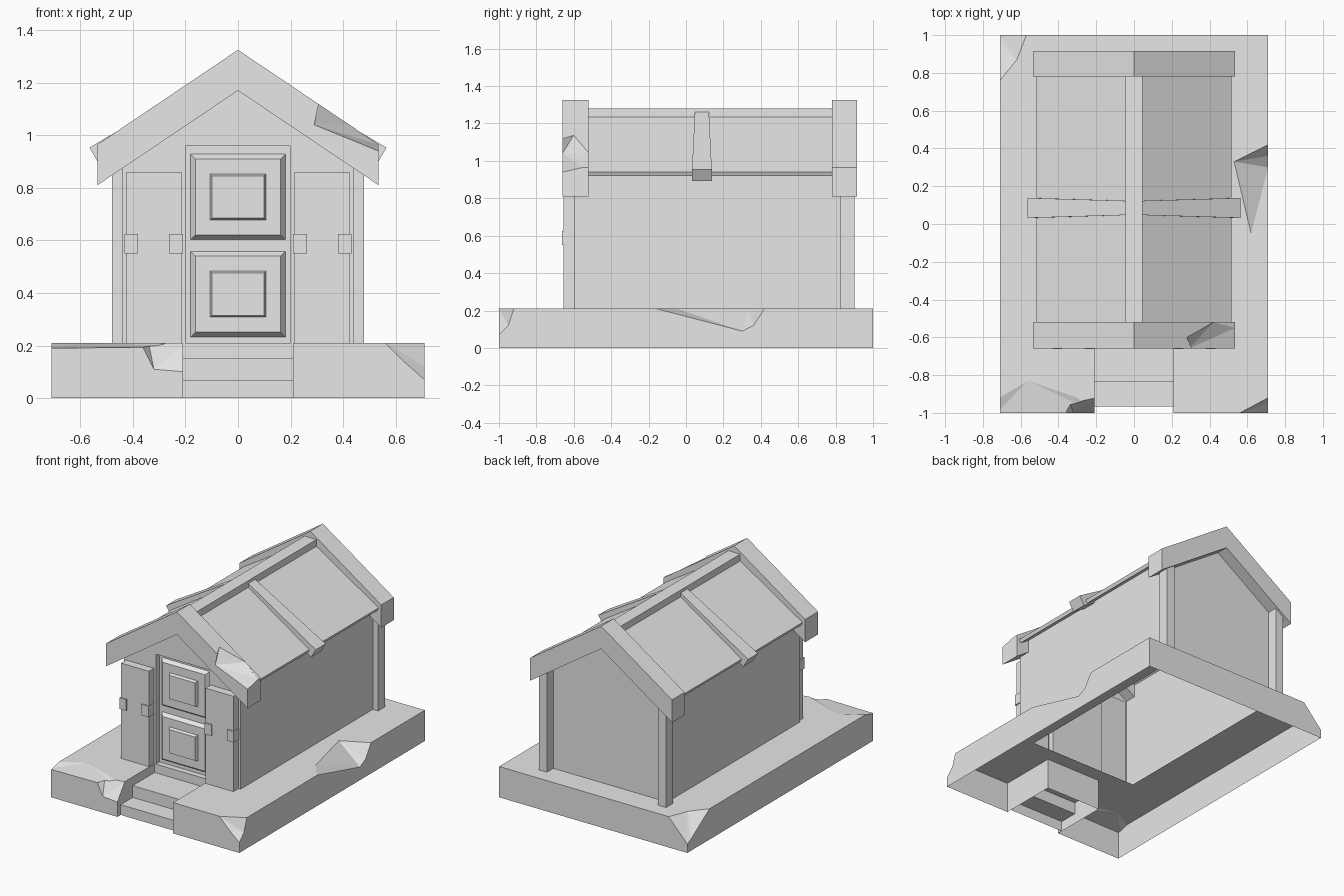
import bpy, bmesh
from mathutils import Vector

cube = bpy.data.objects.get("Cube")
if cube:
    bpy.data.objects.remove(cube)

stone = bpy.data.materials.new("pale_grey_stone")
stone.use_nodes = True
GREY = (0.8, 0.8, 0.8, 1)
stone.diffuse_color = GREY
stone.node_tree.nodes["Principled BSDF"].inputs["Base Color"].default_value = GREY


def add(name, bm):
    bmesh.ops.recalc_face_normals(bm, faces=bm.faces)
    mesh = bpy.data.meshes.new(name)
    bm.to_mesh(mesh)
    bm.free()
    mesh.materials.append(stone)
    ob = bpy.data.objects.new(name, mesh)
    bpy.context.collection.objects.link(ob)
    return ob


def hull(name, points):
    bm = bmesh.new()
    for p in points:
        bm.verts.new(p)
    res = bmesh.ops.convex_hull(bm, input=bm.verts)
    loose = [v for v in res["geom_interior"] if isinstance(v, bmesh.types.BMVert)]
    bmesh.ops.delete(bm, geom=loose, context="VERTS")
    return add(name, bm)


def box(name, x, y, z):
    return hull(name, [(a, b, c) for a in x for b in y for c in z])


def extrude(name, profile, start, end, axis="y"):
    """Extrude a profile of (x, z) along y, or of (y, z) along x."""
    bm = bmesh.new()
    place = (lambda p, t: (p[0], t, p[1])) if axis == "y" else (lambda p, t: (t, p[0], p[1]))
    a = [bm.verts.new(place(p, start)) for p in profile]
    b = [bm.verts.new(place(p, end)) for p in profile]
    bm.faces.new(a)
    bm.faces.new(b[::-1])
    for i in range(len(a)):
        j = (i + 1) % len(a)
        bm.faces.new((a[i], b[i], b[j], a[j]))
    return add(name, bm)


def mirrored(half):
    """Complete a right-hand outline with its left-hand copy."""
    return half + [(-x, z) for x, z in reversed(half) if x != 0]


def cut(ob, cutter):
    mod = ob.modifiers.new("cut", "BOOLEAN")
    mod.operation, mod.solver, mod.object = "DIFFERENCE", "EXACT", cutter
    bpy.context.view_layer.update()
    result = bpy.data.meshes.new_from_object(ob.evaluated_get(bpy.context.evaluated_depsgraph_get()))
    ob.modifiers.clear()
    ob.data = result
    bpy.data.objects.remove(cutter)


def chip(ob, points, outward):
    """Break a piece off along the given surface points."""
    out = Vector(outward)
    cut(ob, hull("chip_cutter", points + [tuple(Vector(p) + out) for p in points]))


def open_up(ob, rule):
    """Delete the faces that match a rule."""
    bm = bmesh.new()
    bm.from_mesh(ob.data)
    gone = [f for f in bm.faces if rule(f.calc_center_median(), f.normal)]
    bmesh.ops.delete(bm, geom=gone, context="FACES")
    bm.to_mesh(ob.data)
    bm.free()


# Plinth: hollow, with a stair notch and an opening under the house
TOP = 0.21
plinth = box("plinth", (-0.71, 0.71), (-1, 1), (0, TOP))
cut(plinth, box("notch_cutter", (-0.21, 0.21), (-1.1, -0.6), (-0.1, 0.3)))
cut(plinth, box("hole_cutter", (-0.41, 0.41), (-0.5, 0.8), (-0.1, 0.3)))
# Broken edges of the plinth
chip(plinth, [(-0.73, -0.93, TOP), (-0.56, -0.83, TOP), (-0.3, -0.92, TOP),
              (-0.2, -1, 0.195), (-0.73, -1, 0.19)], (0, -0.1, 0.2))
chip(plinth, [(-0.36, -1, 0.19), (-0.32, -1, 0.11), (-0.2, -1, 0.1),
              (-0.2, -0.92, TOP), (-0.34, -0.95, TOP)], (0.03, -0.2, 0.2))
chip(plinth, [(0.56, -1, TOP), (0.63, -1, 0.14), (0.71, -1, 0.07),
              (0.71, -0.95, 0.12), (0.71, -0.92, TOP)], (0.2, -0.2, 0.2))
chip(plinth, [(0.71, -0.16, TOP), (0.71, 0.17, 0.155), (0.71, 0.3, 0.09), (0.71, 0.36, 0.12),
              (0.71, 0.42, TOP), (0.53, 0.33, TOP), (0.62, -0.05, TOP)], (0.2, 0, 0.2))
chip(plinth, [(-0.57, 1, TOP), (-0.62, 0.87, TOP), (-0.71, 0.76, TOP),
              (-0.71, 0.96, 0.08), (-0.71, 1, 0.06)], (-0.2, 0.2, 0.2))
open_up(plinth, lambda c, n: c.z < 0.001 or
        (abs(n.z) < 0.1 and abs(c.x) < 0.42 and -0.51 < c.y < 0.81))

# Steps in the notch
steps = extrude("steps", [(-0.965, 0), (-0.965, 0.07), (-0.835, 0.07), (-0.835, 0.15),
                          (-0.6, 0.15), (-0.6, 0)], -0.21, 0.21, "x")
open_up(steps, lambda c, n: c.z < 0.001)

# House body with a recessed doorway
body = extrude("house_body", mirrored([(0.44, TOP), (0.44, 0.965), (0, 1.235)]), -0.6, 0.83)
cut(body, box("doorway_cutter", (-0.2, 0.2), (-0.7, -0.56), (0.2, 0.96)))
open_up(body, lambda c, n: n.z < -0.9 and c.z < TOP + 0.001)


def raised_panel(name, half, z0, z1, back, front, slope):
    ring = lambda d, y: [(x, y, z) for x in (-half + d, half - d) for z in (z0 + d, z1 - d)]
    hull(name, ring(0, back) + ring(slope, front))


# Door panels
for label, low in (("lower", 0.233), ("upper", 0.603)):
    raised_panel(label + "_door_panel", 0.18, low, low + 0.325, -0.56, -0.585, 0.018)
    raised_panel(label + "_door_centre", 0.106, low + 0.075, low + 0.25, -0.585, -0.605, 0.007)

# Front pillars with clasps, and rear corner posts
for side, s in (("left", 1), ("right", -1)):
    box(side + "_front_pillar", (s * 0.215, s * 0.425), (-0.655, -0.59), (TOP, 0.86))
    box(side + "_outer_clasp", (s * 0.38, s * 0.432), (-0.663, -0.605), (0.55, 0.625))
    box(side + "_inner_clasp", (s * 0.21, s * 0.263), (-0.663, -0.605), (0.55, 0.625))
    box(side + "_rear_post", (s * 0.42, s * 0.48), (0.825, 0.9), (TOP, 0.93))

# Roof slab, ridge beam and middle strap
extrude("roof_slab", mirrored([(0, 1.235), (0.505, 0.918), (0.515, 0.94), (0, 1.262)]), -0.53, 0.79)
box("ridge_beam", (-0.045, 0.045), (-0.53, 0.79), (1.22, 1.28))
for side, s in (("left", 1), ("right", -1)):
    hull(side + "_roof_strap",
         [(s * x, 0.085 + d * w, z) for d in (-1, 1)
          for x, z, w in ((0.02, 1.275, 0.037), (0.565, 0.953, 0.053),
                          (0.53, 0.893, 0.053), (0.02, 1.2, 0.037))])

# Gable boards, the front one broken on its left slope
gable = mirrored([(0, 1.17), (0.535, 0.81), (0.535, 0.965), (0, 1.325)])
gable = [(0, 1.17), (0.535, 0.81), (0.535, 0.965), (0, 1.325), (-0.535, 0.965), (-0.535, 0.81)]
front_gable = extrude("front_gable_board", gable, -0.66, -0.52)
extrude("rear_gable_board", gable, 0.78, 0.915)
chip(front_gable, [(0.33, -0.66, 1.103), (0.29, -0.66, 1.04), (0.42, -0.66, 0.99),
                   (0.535, -0.66, 0.94), (0.535, -0.55, 0.965), (0.42, -0.52, 1.042),
                   (0.28, -0.6, 1.137)], (0.12, -0.15, 0.2))
